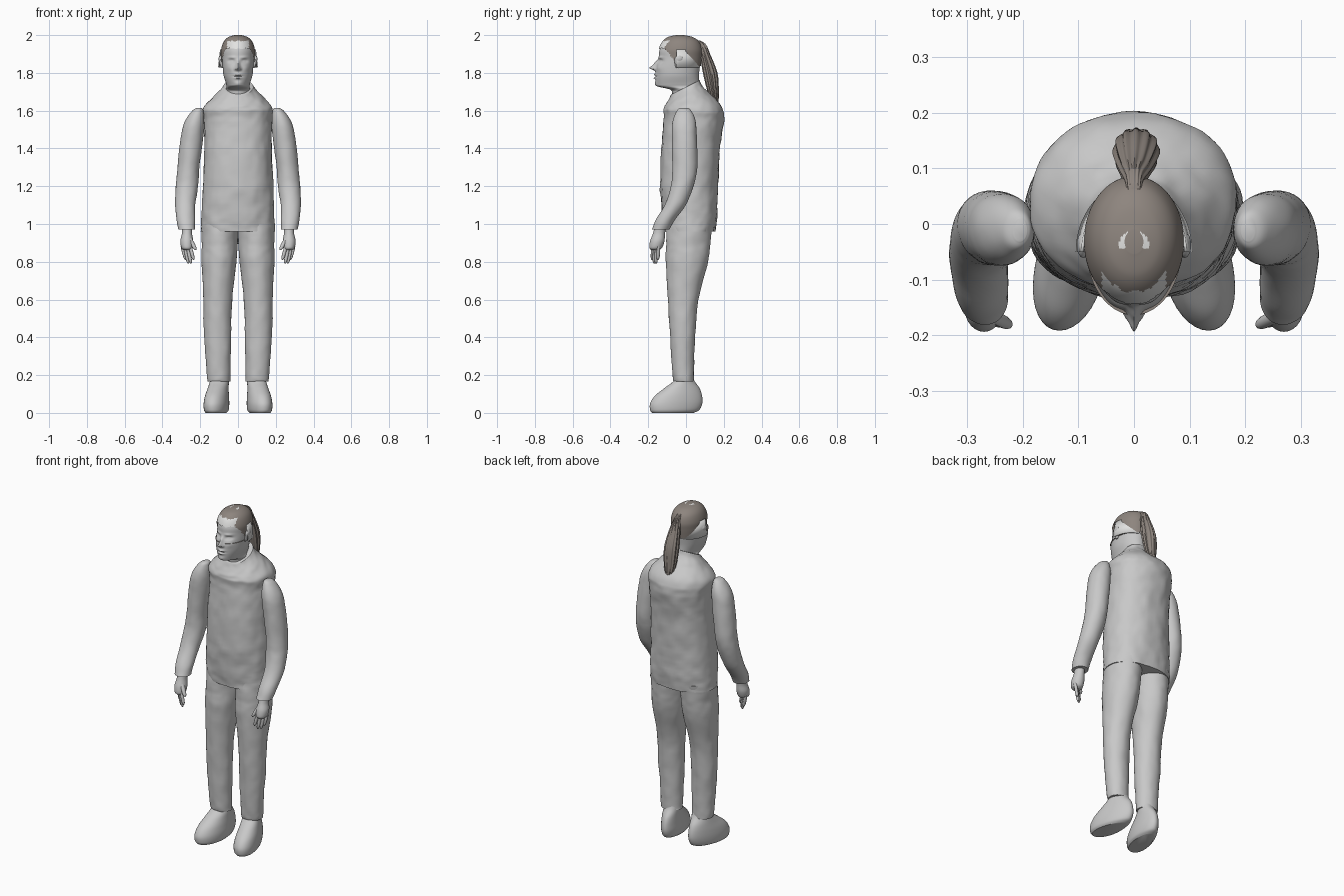
import bpy, bmesh
from math import cos, sin, pi, exp, hypot, copysign
from mathutils import Vector, noise

if "Cube" in bpy.data.objects:
    bpy.data.objects.remove(bpy.data.objects["Cube"])


def material(name, colour):
    mat = bpy.data.materials.new(name)
    mat.use_nodes = True
    mat.diffuse_color = (*colour, 1)
    bsdf = mat.node_tree.nodes["Principled BSDF"]
    bsdf.inputs["Base Color"].default_value = (*colour, 1)
    bsdf.inputs["Roughness"].default_value = 0.8
    return mat


GREY = material("plain grey", (0.58, 0.58, 0.58))
HAIR = material("brown hair", (0.27, 0.235, 0.21))
PALE = material("pale band", (0.76, 0.76, 0.75))


def spline(rings, steps):
    """Smooth list of rings passing through the given ones."""
    out = []
    for i in range(len(rings) - 1):
        quad = (rings[max(i - 1, 0)], rings[i], rings[i + 1], rings[min(i + 2, len(rings) - 1)])
        for s in range(steps):
            t = s / steps
            out.append([b + t / 2 * (c - a + t * (2 * a - 5 * b + 4 * c - d + t * (3 * (b - c) + d - a)))
                        for a, b, c, d in zip(*quad)])
    return out + [list(rings[-1])]


def finish(name, bm, mats):
    bmesh.ops.recalc_face_normals(bm, faces=bm.faces)
    mesh = bpy.data.meshes.new(name)
    bm.to_mesh(mesh)
    bm.free()
    for mat in mats:
        mesh.materials.append(mat)
    obj = bpy.data.objects.new(name, mesh)
    bpy.context.collection.objects.link(obj)
    bpy.ops.object.select_all(action="DESELECT")
    obj.select_set(True)
    bpy.context.view_layer.objects.active = obj
    bpy.ops.object.shade_smooth_by_angle(angle=pi / 4)
    return obj


def loft(name, rings, mats=(GREY,), sides=32, steps=6, side=1, square=1.0,
         rough=0.0, ridge=0.0, grow=0.0, shape=None, rule=None):
    """Skin over level rings (x, y, z, half width, half depth)."""
    bm = bmesh.new()
    loops = []
    for x, y, z, rx, ry in spline(rings, steps):
        loop = []
        for k in range(sides):
            a = 2 * pi * k / sides
            ca, sa = cos(a), sin(a)
            f = 1 + ridge * cos(12 * a)
            p = Vector((x + copysign(abs(ca) ** square, ca) * (rx * f + grow),
                        y + copysign(abs(sa) ** square, sa) * (ry * f + grow), z))
            if rough:
                n = noise.noise(p * 14) + 0.6 * noise.noise(p * 30)
                p += Vector((ca, sa, 0)) * n * rough
            if shape:
                p = Vector(shape(*p))
            p.x *= side
            loop.append(bm.verts.new(p))
        loops.append(loop)
    for low, high in zip(loops, loops[1:]):
        for k in range(sides):
            j = (k + 1) % sides
            bm.faces.new((low[k], low[j], high[j], high[k]))
    bm.faces.new(loops[0])
    bm.faces.new(loops[-1])
    if rule:
        dropped = []
        for face in bm.faces:
            index = rule(face.calc_center_median())
            if index is None:
                dropped.append(face)
            else:
                face.material_index = index
        bmesh.ops.delete(bm, geom=dropped, context="FACES")
    return finish(name, bm, mats)


# Jacket body, with the collar dipping at the front
loft("jacket_body", [
    (0, .02, .96, .195, .135), (0, .02, 1.05, .192, .145), (0, .017, 1.2, .187, .153),
    (0, .025, 1.4, .179, .155), (0, .042, 1.55, .18, .158), (0, .037, 1.61, .182, .155),
    (0, .01, 1.66, .138, .115), (0, -.002, 1.7, .097, .087), (0, -.002, 1.725, .08, .075)],
    sides=72, steps=8, square=.9, rough=.005,
    shape=lambda x, y, z: (x, y, z + 4 * y * max(0, z - 1.6)))

ARM = [(.205, -.01, 1.615, .012, .02), (.212, -.01, 1.6, .03, .038), (.23, -.01, 1.54, .052, .062),
       (.245, -.008, 1.45, .06, .066), (.262, -.006, 1.3, .058, .066), (.27, -.02, 1.2, .059, .06),
       (.279, -.058, 1.1, .053, .056), (.276, -.11, 1.02, .049, .05), (.27, -.135, .97, .044, .047)]
LEG = [(.1, -.012, .165, .06, .052), (.103, -.015, .2, .062, .056), (.108, -.018, .4, .071, .067),
       (.107, -.015, .6, .077, .08), (.1, .005, .8, .092, .112), (.097, .012, .9, .095, .116),
       (.095, .02, 1, .095, .12)]
SHOE = [(.11, -.07, 0, .05, .11), (.11, -.06, .015, .06, .13), (.11, -.052, .05, .063, .138),
        (.11, -.04, .09, .06, .125), (.108, -.022, .13, .055, .094), (.104, -.01, .17, .052, .054),
        (.103, -.012, .2, .05, .045)]
PALM = [(.27, -.135, .99, .028, .03), (.27, -.143, .95, .027, .032), (.271, -.152, .91, .034, .038),
        (.27, -.16, .875, .03, .034), (.268, -.163, .862, .018, .02)]


def shoe_shape(x, y, z):
    """Widen the toe and turn it outwards."""
    toe = -(y + .05)
    return .11 + (x - .11) * (1 + 1.3 * toe) + .17 * toe, y, z


def finger(name, side, start, end, r):
    a, b = Vector(start), Vector(end)
    path = [(0, .9), (.45, 1), (.85, .85), (1, .3)]
    loft(name, [(*a.lerp(b, t), r * f, r * f) for t, f in path], sides=12, steps=3, side=side)


# Limbs, the same on both sides
for label, side in (("left", 1), ("right", -1)):
    loft(label + "_sleeve", ARM, side=side, sides=40, rough=.002)
    loft(label + "_trouser_leg", LEG, side=side, sides=48, steps=8, rough=.003)
    loft(label + "_shoe", SHOE, side=side, sides=40, shape=shoe_shape)
    loft(label + "_palm", PALM, side=side, sides=24)
    for i in range(4):
        x, y = .295 - .014 * i, -.145 - .01 * i
        drop = .05 if i in (0, 3) else .07
        finger(f"{label}_finger_{i + 1}", side, (x, y, .88), (x - .018, y - .004, .86 - drop), .0095)
    finger(label + "_thumb", side, (.258, -.165, .93), (.224, -.182, .862), .012)

HEAD = [(0, 0, 1.62, .07, .075), (0, 0, 1.69, .064, .073), (0, -.005, 1.712, .064, .08),
        (0, -.038, 1.728, .06, .11), (0, -.045, 1.745, .064, .114), (0, -.047, 1.785, .076, .115),
        (0, -.043, 1.83, .081, .116), (0, -.033, 1.88, .084, .112), (0, -.03, 1.92, .084, .11),
        (0, -.028, 1.96, .07, .092), (0, -.03, 1.984, .045, .06), (0, -.032, 1.994, .012, .016)]

# Soft bumps that carve the face: x, z, width, height, depth
FACE = [(0, 1.826, .011, .011, .03), (0, 1.846, .009, .018, .016), (.014, 1.82, .006, .006, .008),
        (.034, 1.863, .017, .009, -.014), (.034, 1.862, .01, .005, .007), (.032, 1.882, .02, .006, .005),
        (0, 1.791, .018, .005, .01), (0, 1.773, .016, .006, .01), (0, 1.782, .024, .003, -.006),
        (0, 1.742, .02, .012, .006), (.045, 1.825, .016, .016, .004)]


def face_shape(x, y, z):
    if y < -.07:
        for cx, cz, w, h, depth in FACE:
            y -= depth * exp(-((abs(x) - cx) / w) ** 2 - ((z - cz) / h) ** 2)
    return x, y, z


loft("head", HEAD, sides=128, steps=10, shape=face_shape)

# Ears
for label, side in (("left", 1), ("right", -1)):
    loft(label + "_ear", [(.083, -.045, 1.825, .004, .008), (.087, -.043, 1.845, .009, .016),
                          (.093, -.038, 1.875, .01, .022), (.092, -.036, 1.893, .005, .01)],
         sides=16, side=side)


def hair_rule(c):
    """Drop below the hairline; pale at the forehead and the crown."""
    back = min(max((c.y + .11) / .08, 0), 1)
    if c.z < 1.93 - .115 * back + .008 * noise.noise(c * 60):
        return None
    forehead = abs(c.x) < .058 and c.y < -.07 and c.z < 1.97 + .008 * noise.noise(c * 70)
    crown = c.z > 1.98 and c.y > -.045 and .016 < hypot(c.x, c.y + .04) < .028
    return 1 if forehead or crown else 0


loft("hair_cap", HEAD[6:], (HAIR, PALE), sides=96, steps=10, grow=.005,
     shape=lambda x, y, z: (x, y, z + .006), rule=hair_rule)

# Ponytail, narrow at the tie and ridged into strands
loft("ponytail", [(0, .06, 1.972, .012, .014), (0, .08, 1.95, .016, .024), (.002, .1, 1.9, .028, .026),
                  (.004, .128, 1.8, .04, .036), (.004, .144, 1.7, .034, .028),
                  (.004, .155, 1.64, .018, .015), (.004, .156, 1.605, .004, .005)],
     (HAIR,), sides=72, steps=8, ridge=.07)

# Open band around the back of the head
band = bmesh.new()
rows = []
for z, r in ((1.83, .105), (1.925, .095)):
    rows.append([band.verts.new((r * cos(pi * k / 32), -.05 + (r + .02) * sin(pi * k / 32), z))
                 for k in range(33)])
for k in range(32):
    band.faces.new((rows[0][k], rows[0][k + 1], rows[1][k + 1], rows[1][k]))
head_band = finish("head_band", band, (PALE,))
head_band.modifiers.new("thickness", "SOLIDIFY").thickness = .005
